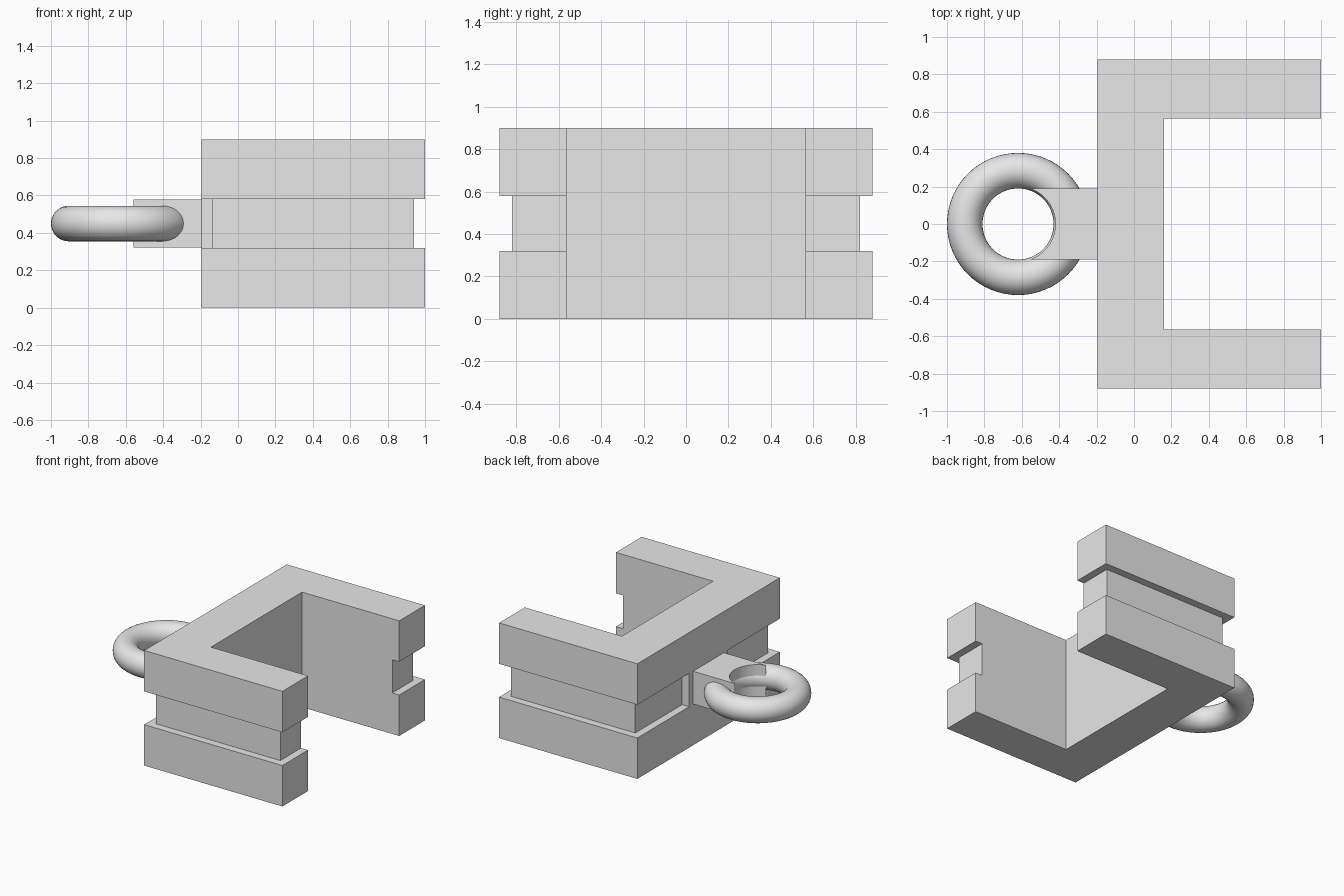
import bpy, bmesh
from math import asin, cos, sin, pi

cube = bpy.data.objects.get("Cube")
if cube:
    bpy.data.objects.remove(cube, do_unlink=True)

# Plain grey for every part
GREY = (0.8, 0.8, 0.8, 1)
grey = bpy.data.materials.new("light grey")
grey.use_nodes = True
grey.diffuse_color = GREY
grey.node_tree.nodes["Principled BSDF"].inputs["Base Color"].default_value = GREY

HEIGHT, MID = 0.9, 0.45
GROOVE = 0.13        # half height of the groove
BACK, END, SIDE = -0.195, 1.0, 0.88
DEPTH = 0.06
RING_X, RING_R, TUBE = -0.62, 0.285, 0.095


def prism(name, outline, z0, z1):
    """Extrude a closed xy outline from z0 up to z1."""
    bm = bmesh.new()
    base = bm.faces.new([bm.verts.new((x, y, z0)) for x, y in outline])
    top = bmesh.ops.extrude_face_region(bm, geom=[base])["geom"]
    verts = [g for g in top if isinstance(g, bmesh.types.BMVert)]
    bmesh.ops.translate(bm, verts=verts, vec=(0, 0, z1 - z0))
    bmesh.ops.recalc_face_normals(bm, faces=bm.faces)
    mesh = bpy.data.meshes.new(name)
    bm.to_mesh(mesh)
    bm.free()
    mesh.materials.append(grey)
    obj = bpy.data.objects.new(name, mesh)
    bpy.context.collection.objects.link(obj)
    return obj


# C-shaped block
inner_x, inner_y = 0.16, 0.563
half = [(END, inner_y), (END, SIDE), (BACK, SIDE)]
block = prism("clamp_block",
              [(inner_x, inner_y)] + half
              + [(x, -y) for x, y in reversed(half)] + [(inner_x, -inner_y)],
              0, HEIGHT)

# Groove round the outside, stopping short of the lug
path = [(-0.4, 0.24), (BACK + DEPTH, 0.24), (BACK + DEPTH, SIDE - DEPTH),
        (END - DEPTH, SIDE - DEPTH), (END - DEPTH, 0.5),
        (1.2, 0.5), (1.2, 1.1), (-0.4, 1.1)]
for side, sign in (("left", 1), ("right", -1)):
    cutter = prism(f"groove_cutter_{side}", [(x, sign * y) for x, y in path],
                   MID - GROOVE, MID + GROOVE)
    cutter.hide_render = True
    cutter.hide_set(True)
    cutter.display_type = 'WIRE'
    mod = block.modifiers.new(f"groove_{side}", 'BOOLEAN')
    mod.operation = 'DIFFERENCE'
    mod.solver = 'EXACT'
    mod.object = cutter
# Apply the cuts, then drop the cutters
bpy.context.view_layer.update()
cut = bpy.data.meshes.new_from_object(
    block.evaluated_get(bpy.context.evaluated_depsgraph_get()))
block.modifiers.clear()
block.data = cut
for side in ("left", "right"):
    bpy.data.objects.remove(bpy.data.objects[f"groove_cutter_{side}"])

# Lug with a round scoop in its end
lug_y, scoop_r, steps = 0.19, 0.2, 32
limit = asin(lug_y / scoop_r)
angles = [limit - 2 * limit * i / steps for i in range(steps + 1)]
scoop = [(RING_X + scoop_r * cos(a), scoop_r * sin(a)) for a in angles]
lug = prism("lug", scoop + [(BACK + 0.03, -lug_y), (BACK + 0.03, lug_y)],
            MID - GROOVE + 0.002, MID + GROOVE - 0.002)

# Ring held by the lug
bpy.ops.mesh.primitive_torus_add(major_radius=RING_R, minor_radius=TUBE,
                                 major_segments=64, minor_segments=32,
                                 location=(RING_X, 0, MID))
ring = bpy.context.object
ring.name = "ring"
ring.data.materials.append(grey)

# Smooth the curved surfaces, keep the edges crisp
for obj in (lug, ring):
    bpy.ops.object.select_all(action='DESELECT')
    obj.select_set(True)
    bpy.context.view_layer.objects.active = obj
    bpy.ops.object.shade_smooth_by_angle(angle=pi / 6)
